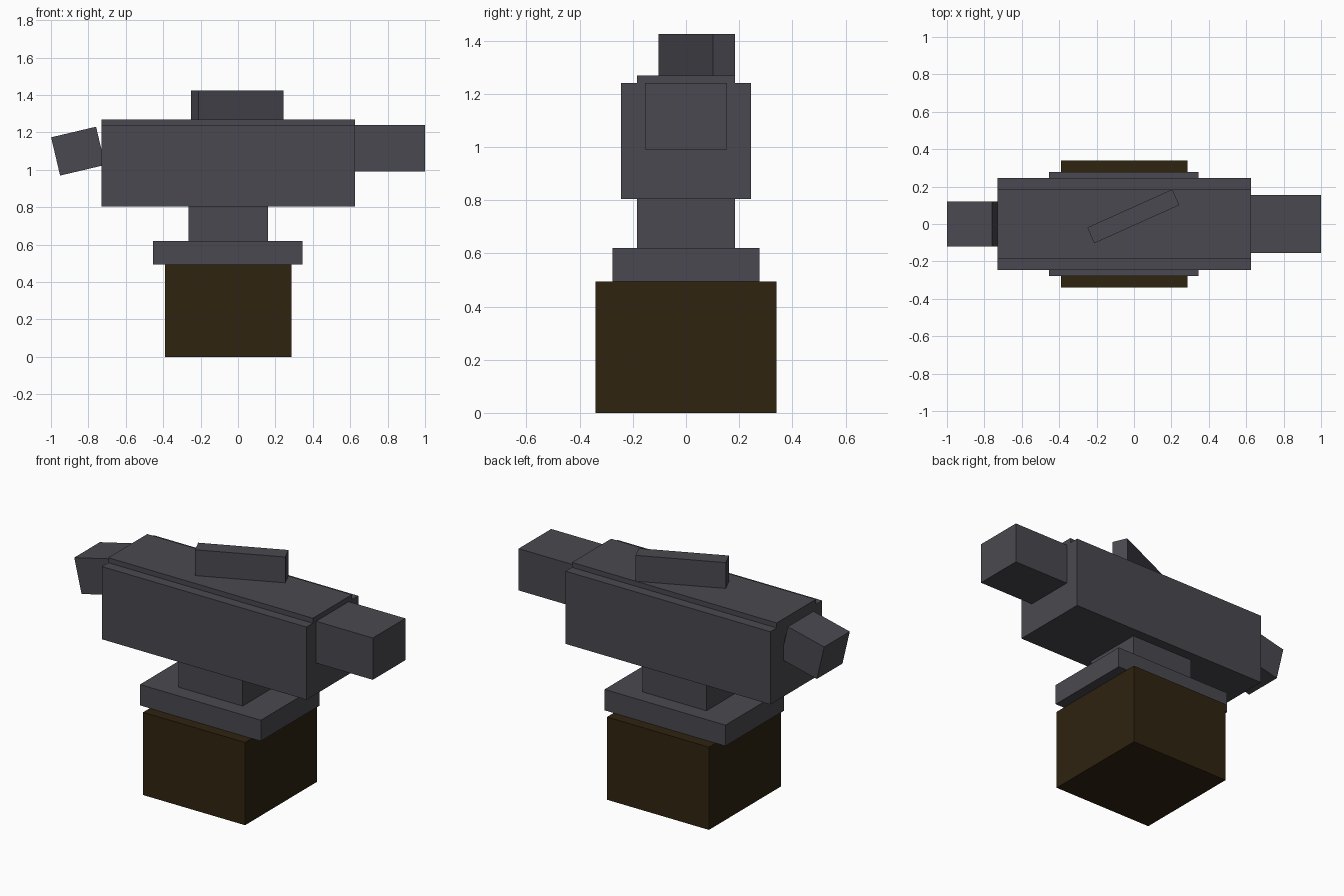
import bpy
from math import radians
from mathutils import Euler

cube = bpy.data.objects.get("Cube")
if cube:
    bpy.data.objects.remove(cube, do_unlink=True)


def make_material(name, rgb):
    mat = bpy.data.materials.new(name)
    mat.use_nodes = True
    colour = (*rgb, 1.0)
    mat.diffuse_color = colour
    bsdf = next(n for n in mat.node_tree.nodes if n.type == "BSDF_PRINCIPLED")
    bsdf.inputs["Base Color"].default_value = colour
    return mat


iron = make_material("dark_iron", (0.066, 0.066, 0.08))
wood = make_material("dark_wood", (0.028, 0.017, 0.005))


def block(name, centre, size, mat, rotation=(0, 0, 0)):
    """Flat-shaded box with its size baked into the mesh."""
    bpy.ops.mesh.primitive_cube_add(size=1, location=centre)
    obj = bpy.context.object
    obj.name = obj.data.name = name
    for v in obj.data.vertices:
        v.co = [c * s for c, s in zip(v.co, size)]
    obj.rotation_euler = Euler([radians(a) for a in rotation])
    obj.data.materials.append(mat)
    return obj


def span(name, x, half_y, z, mat):
    """Upright box given by its x range, half depth and z range."""
    centre = ((x[0] + x[1]) / 2, 0, (z[0] + z[1]) / 2)
    return block(name, centre, (x[1] - x[0], 2 * half_y, z[1] - z[0]), mat)


# Stand and foot
span("wooden_stand", (-0.39, 0.285), 0.34, (0, 0.495), wood)
span("foot_plate", (-0.455, 0.345), 0.277, (0.495, 0.62), iron)
span("waist", (-0.265, 0.16), 0.185, (0.62, 0.805), iron)

# Anvil body with raised working face
span("body", (-0.73, 0.625), 0.245, (0.805, 1.24), iron)
span("working_face", (-0.73, 0.625), 0.185, (1.24, 1.27), iron)

# Horn, tilted heel and the bar resting on top
span("horn", (0.625, 1.0), 0.154, (0.99, 1.24), iron)
block("heel", (-0.855, 0, 1.10), (0.247, 0.242, 0.21), iron, (0, -13.3, 0))
block("metal_bar", (-0.004, 0.041, 1.347), (0.498, 0.092, 0.155), iron, (0, 0, 24.2))
